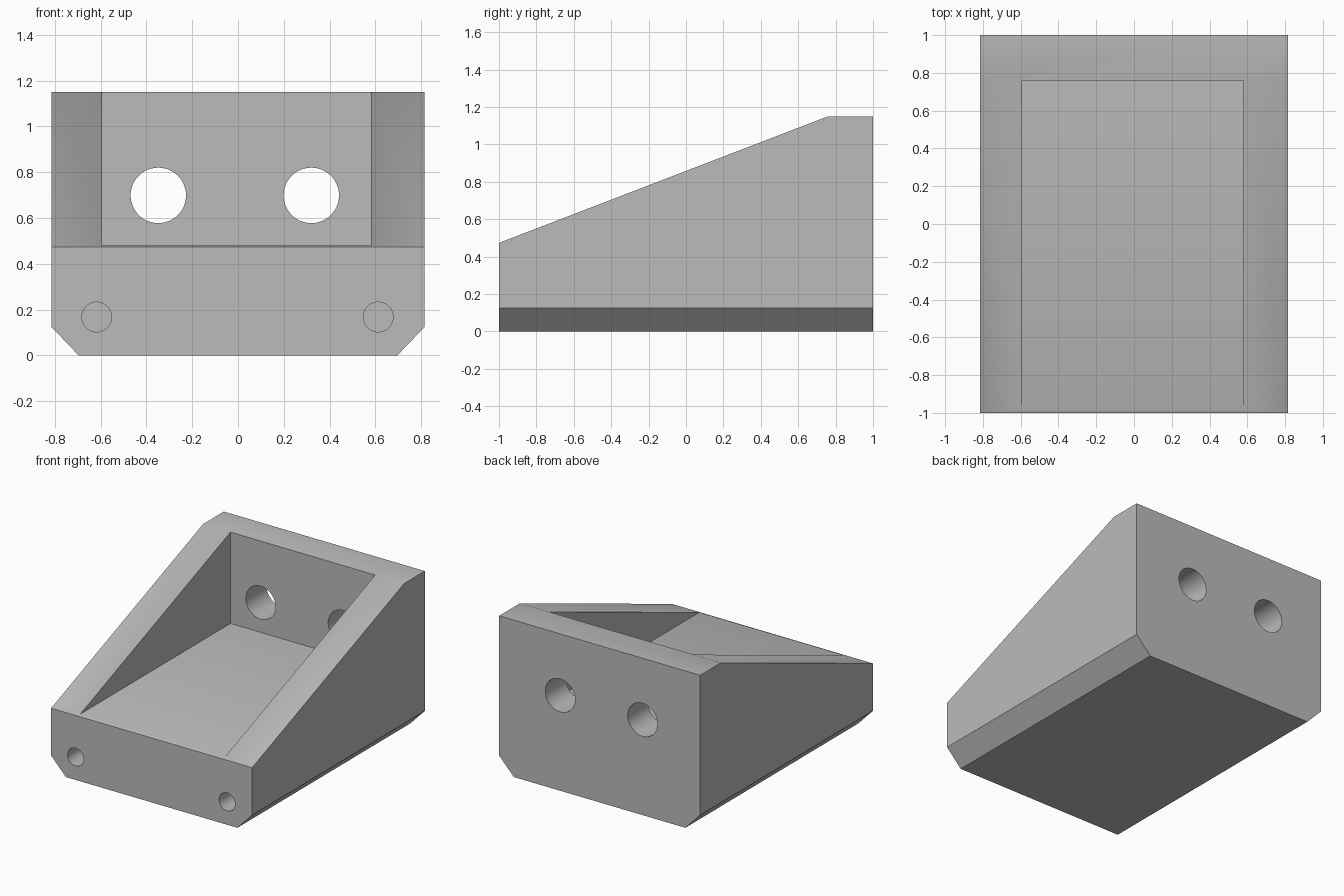
import bpy
import bmesh
import math
from mathutils import Matrix, Vector

cube = bpy.data.objects.get("Cube")
if cube:
    bpy.data.objects.remove(cube, do_unlink=True)

grey = bpy.data.materials.new("plain grey")
grey.use_nodes = True
colour = (0.5, 0.5, 0.5, 1)
grey.diffuse_color = colour
grey.node_tree.nodes["Principled BSDF"].inputs["Base Color"].default_value = colour


def add_object(name, bm, helper=False):
    bmesh.ops.recalc_face_normals(bm, faces=bm.faces)
    mesh = bpy.data.meshes.new(name)
    bm.to_mesh(mesh)
    bm.free()
    mesh.materials.append(grey)
    obj = bpy.data.objects.new(name, mesh)
    bpy.context.collection.objects.link(obj)
    obj.hide_render = helper
    return obj


def prism(name, points, direction, helper=False):
    """Extrude a closed outline of 3D points along a direction."""
    bm = bmesh.new()
    face = bm.faces.new([bm.verts.new(p) for p in points])
    new = bmesh.ops.extrude_face_region(bm, geom=[face])["geom"]
    verts = [v for v in new if isinstance(v, bmesh.types.BMVert)]
    bmesh.ops.translate(bm, verts=verts, vec=Vector(direction))
    return add_object(name, bm, helper)


def hole(name, x, z, radius, y0, y1):
    """Cylinder cutter along y."""
    bm = bmesh.new()
    place = Matrix.Translation((x, (y0 + y1) / 2, z)) @ Matrix.Rotation(math.pi / 2, 4, "X")
    bmesh.ops.create_cone(bm, cap_ends=True, segments=48, radius1=radius,
                          radius2=radius, depth=y1 - y0, matrix=place)
    return add_object(name, bm, True)


W, STEP_Y, TOP, LIP, FLOOR = 0.815, 0.76, 1.15, 0.473, 0.481

# Wedge-shaped body from its side outline
side = [(-1, 0), (1, 0), (1, TOP), (STEP_Y, TOP), (-1, LIP)]
body = prism("bracket_body", [(-W, y, z) for y, z in side], (2 * W, 0, 0))

# Lower side chamfers
cutters = []
for s, label in ((-1, "right"), (1, "left")):
    outline = [(0.695, 0), (W, 0.125), (W + 0.1, 0.125), (W + 0.1, -0.1), (0.695, -0.1)]
    cutters.append(prism(label + "_chamfer_cutter",
                         [(s * x, -1.1, z) for x, z in outline], (0, 2.2, 0), True))

# Open pocket between the side walls
pocket = [(-0.593, FLOOR), (0.58, FLOOR), (0.58, 1.4), (-0.593, 1.4)]
cutters.append(prism("pocket_cutter", [(x, -1.1, z) for x, z in pocket],
                     (0, STEP_Y + 1.1, 0), True))

# Through holes in the back wall, blind holes in the front lip
for x, label in ((-0.348, "right"), (0.32, "left")):
    cutters.append(hole(label + "_back_hole_cutter", x, 0.699, 0.121, 0.6, 1.1))
for x, label in ((-0.617, "right"), (0.612, "left")):
    cutters.append(hole(label + "_front_hole_cutter", x, 0.168, 0.065, -1.1, -0.4))

bpy.context.view_layer.objects.active = body
body.select_set(True)
for cutter in cutters:
    mod = body.modifiers.new(cutter.name, "BOOLEAN")
    mod.operation = "DIFFERENCE"
    mod.solver = "EXACT"
    mod.object = cutter
    bpy.ops.object.modifier_apply(modifier=mod.name)
for cutter in cutters:
    bpy.data.objects.remove(cutter, do_unlink=True)

# Smooth hole walls and gentle slopes, keep corners sharp
bpy.ops.object.shade_smooth_by_angle(angle=math.radians(30))
